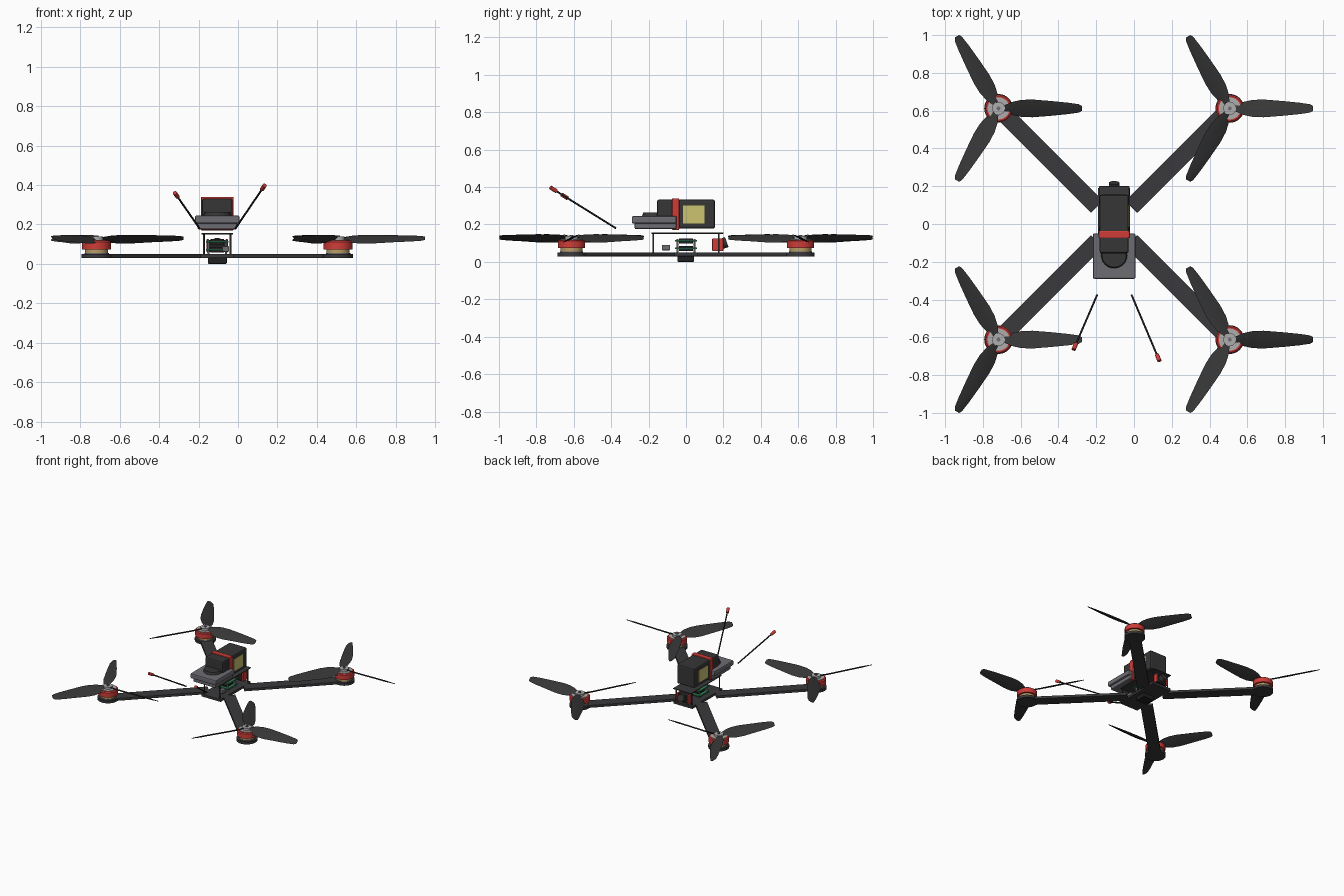
import bpy, bmesh, math
from mathutils import Vector, Matrix

if "Cube" in bpy.data.objects:
    bpy.data.objects.remove(bpy.data.objects["Cube"])

CX = -0.105      # body centre line
REACH = 0.612    # motor offset from the centre in x and y


def material(name, r, g, b):
    m = bpy.data.materials.new(name)
    m.use_nodes = True
    m.diffuse_color = (r, g, b, 1)
    m.node_tree.nodes["Principled BSDF"].inputs["Base Color"].default_value = (r, g, b, 1)
    return m


carbon = material("carbon", 0.042, 0.04, 0.044)
plastic = material("dark plastic", 0.037, 0.037, 0.037)
black = material("black", 0.015, 0.015, 0.016)
red = material("red", 0.62, 0.045, 0.04)
grey = material("grey", 0.15, 0.15, 0.17)
silver = material("silver", 0.42, 0.42, 0.42)
copper = material("copper", 0.5, 0.34, 0.13)
yellow = material("label yellow", 0.6, 0.55, 0.16)
green = material("board green", 0.03, 0.23, 0.1)


def finish(bm, name, mat, bevel=0, smooth=False):
    bmesh.ops.recalc_face_normals(bm, faces=bm.faces)
    mesh = bpy.data.meshes.new(name)
    bm.to_mesh(mesh)
    bm.free()
    obj = bpy.data.objects.new(name, mesh)
    bpy.context.collection.objects.link(obj)
    mesh.materials.append(mat)
    if bevel:
        mod = obj.modifiers.new("Bevel", "BEVEL")
        mod.width, mod.segments = bevel, 2
    if smooth:
        bpy.ops.object.select_all(action="DESELECT")
        bpy.context.view_layer.objects.active = obj
        obj.select_set(True)
        bpy.ops.object.shade_smooth_by_angle(angle=math.radians(35))
    return obj


def box(name, mat, x, y, z, bevel=0, turn=None):
    """Box from (min, max) ranges, x measured from the centre line."""
    bm = bmesh.new()
    bmesh.ops.create_cube(bm, size=1)
    for v in bm.verts:
        v.co = Vector([sum(r) / 2 + c * (r[1] - r[0]) for r, c in zip((x, y, z), v.co)])
    if turn is not None:
        bm.transform(Matrix.Rotation(turn, 4, "Z"))
    bm.transform(Matrix.Translation((CX, 0, 0)))
    return finish(bm, name, mat, bevel)


def rod(name, mat, a, b, r, r2=None, sides=24):
    """Cylinder between two points, x measured from the centre line."""
    a, b = Vector(a), Vector(b)
    bm = bmesh.new()
    bmesh.ops.create_cone(bm, cap_ends=True, segments=sides, radius1=r,
                          radius2=r if r2 is None else r2, depth=(b - a).length)
    turn = (b - a).to_track_quat("Z", "Y").to_matrix().to_4x4()
    bm.transform(Matrix.Translation((a + b) / 2 + Vector((CX, 0, 0))) @ turn)
    return finish(bm, name, mat, smooth=True)


# Propeller blade stations: radius, half chord, half rise, mid height
STATIONS = [(0.03, 0.016, 0.008, 0.128), (0.07, 0.034, 0.018, 0.125),
            (0.12, 0.045, 0.022, 0.125), (0.18, 0.047, 0.022, 0.126),
            (0.28, 0.039, 0.018, 0.128), (0.37, 0.03, 0.015, 0.129),
            (0.425, 0.022, 0.012, 0.13), (0.441, 0.013, 0.008, 0.13)]


def propeller(name, x, y, hand):
    bm = bmesh.new()
    for k in range(3):
        spin = Matrix.Rotation(math.tau * k / 3, 3, "Z")
        rings = []
        for r, c, h, z in STATIONS:
            t = 0.006 if r < 0.4 else 0.003
            pts = [(r, c * hand, z + h), (r, 0, z + t),
                   (r, -c * hand, z - h), (r, 0, z - t)]
            rings.append([bm.verts.new(spin @ Vector(p) + Vector((x + CX, y, 0))) for p in pts])
        for a, b in zip(rings, rings[1:]):
            for i in range(4):
                j = (i + 1) % 4
                bm.faces.new((a[i], a[j], b[j], b[i]))
        bm.faces.new(rings[0])
        bm.faces.new(rings[-1])
    finish(bm, name, plastic, smooth=True)


# Arms, motors and propellers
for sx, sy in ((1, 1), (-1, 1), (-1, -1), (1, -1)):
    tag = ("front" if sy < 0 else "back") + ("_left" if sx > 0 else "_right")
    x, y = sx * REACH, sy * REACH

    def disc(part, mat, low, high, r, r2=None):
        rod(tag + part, mat, (x, y, low), (x, y, high), r, r2, 32)

    box(tag + "_arm", carbon, (0.128, REACH * math.sqrt(2)), (-0.045, 0.045),
        (0.03, 0.05), 0.002, math.atan2(sy, sx))
    disc("_motor_mount", carbon, 0.03, 0.05, 0.076)
    disc("_motor_base", grey, 0.05, 0.056, 0.062)
    disc("_motor_coils", copper, 0.056, 0.076, 0.058)
    disc("_motor_bell", red, 0.074, 0.112, 0.073)
    disc("_motor_bell_rim", red, 0.112, 0.118, 0.073, 0.066)
    disc("_motor_cap", silver, 0.116, 0.121, 0.058)
    disc("_propeller_hub", silver, 0.12, 0.138, 0.034)
    disc("_propeller_nut", grey, 0.138, 0.145, 0.01)
    propeller(tag + "_propeller", x, y, -sx * sy)

# Frame plates and standoffs
box("bottom_plate", carbon, (-0.085, 0.085), (-0.19, 0.19), (0.03, 0.05), 0.002)
box("top_plate", carbon, (-0.08, 0.08), (-0.185, 0.2), (0.15, 0.157), 0.002)
for sx in (-1, 1):
    for sy in (-1, 1):
        rod("standoff", plastic, (sx * 0.068, sy * 0.175, 0.05), (sx * 0.068, sy * 0.175, 0.15), 0.005, sides=12)

# Underside sensor housing
box("sensor_housing", black, (-0.048, 0.048), (-0.046, 0.044), (0, 0.05), 0.006)

# Circuit board stack
for z in (0.068, 0.108):
    box("circuit_board", green, (-0.058, 0.058), (-0.06, 0.06), (z, z + 0.009))
    box("board_chip", black, (-0.035, 0.035), (-0.038, 0.038), (z - 0.01, z + 0.018))
for sx in (-1, 1):
    for sy in (-1, 1):
        rod("board_post", silver, (sx * 0.045, sy * 0.045, 0.05), (sx * 0.045, sy * 0.045, 0.122), 0.005, sides=10)
box("receiver", grey, (0.025, 0.06), (-0.128, -0.085), (0.062, 0.09), 0.003)

# Nose camera between red cheeks
for s in (-1, 1):
    box("camera_cheek", red, (s * 0.048 - 0.006, s * 0.048 + 0.006), (0.14, 0.2), (0.058, 0.126), 0.004)
box("nose_camera", black, (-0.042, 0.042), (0.138, 0.19), (0.06, 0.122), 0.005)
rod("camera_lens", plastic, (0, 0.19, 0.096), (0, 0.218, 0.106), 0.028)

# Battery with labels and strap
box("battery", plastic, (-0.077, 0.077), (-0.155, 0.155), (0.178, 0.333), 0.01)
for s in (-1, 1):
    box("battery_label", yellow, (s * 0.078 - 0.002, s * 0.078 + 0.002), (-0.015, 0.1), (0.205, 0.302))
box("battery_strap", red, (-0.083, 0.083), (-0.075, -0.036), (0.17, 0.34), 0.006)

# Positioning module
box("module_lower", grey, (-0.1, 0.1), (-0.275, -0.05), (0.175, 0.212), 0.008)
box("module_upper", grey, (-0.113, 0.113), (-0.29, -0.05), (0.205, 0.245), 0.008)
rod("module_dome", plastic, (0, -0.165, 0.243), (0, -0.165, 0.264), 0.07, 0.064, 32)

# Trailing antennas with red tips
for side, root, tip in (("left", (0.092, -0.375, 0.18), (0.24, -0.725, 0.398)),
                        ("right", (-0.09, -0.375, 0.18), (-0.215, -0.665, 0.36))):
    root, tip = Vector(root), Vector(tip)
    neck = tip + (root - tip).normalized() * 0.04
    rod(side + "_antenna", black, root, neck, 0.005, sides=12)
    rod(side + "_antenna_tip", red, neck, tip, 0.011, sides=12)
